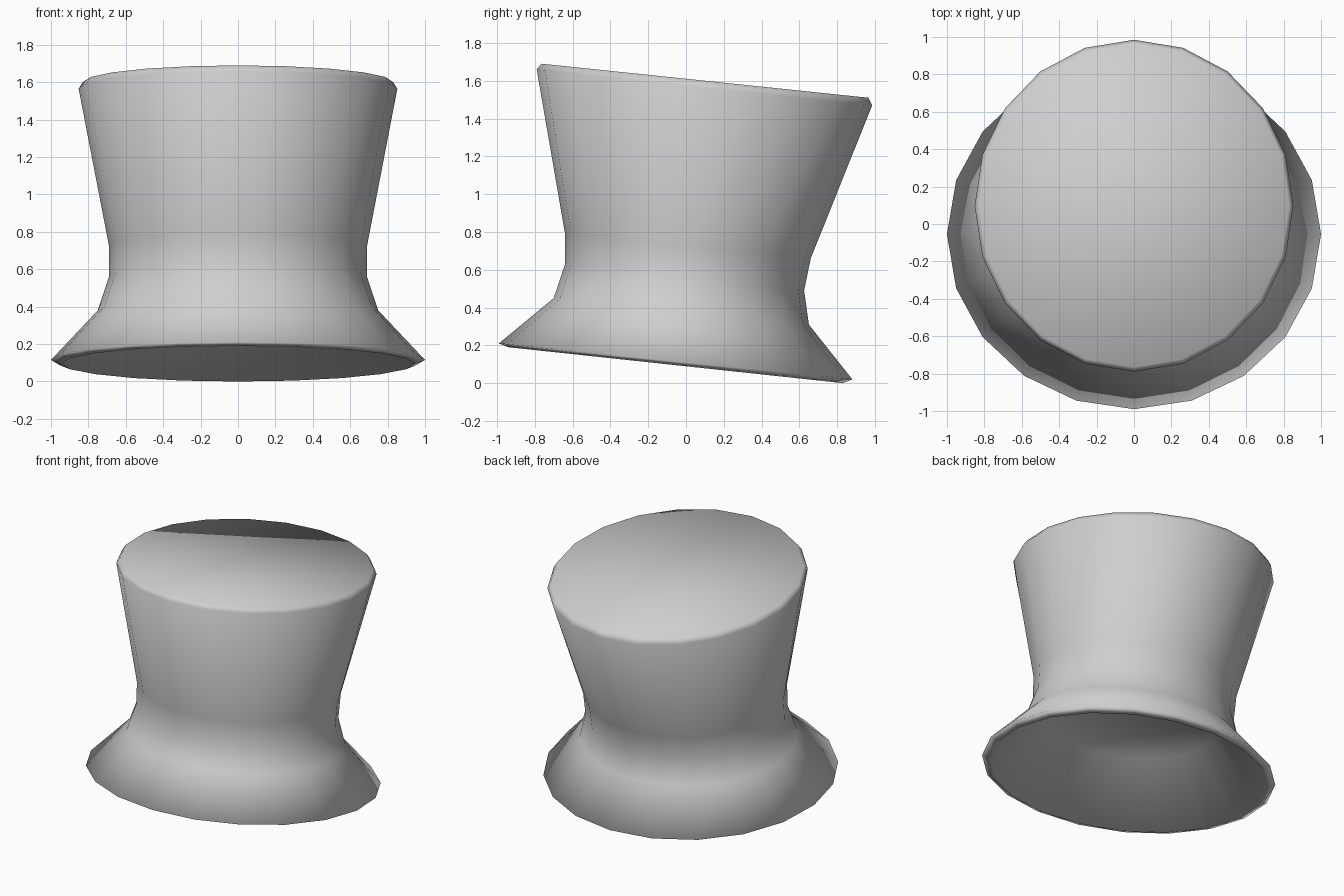
import bpy
import bmesh
import math

cube = bpy.data.objects.get("Cube")
if cube:
    bpy.data.objects.remove(cube, do_unlink=True)

SIDES = 20

# Plain grey felt
felt = bpy.data.materials.new("grey_felt")
felt.use_nodes = True
grey = (0.62, 0.62, 0.62, 1.0)
felt.diffuse_color = grey
felt.node_tree.nodes["Principled BSDF"].inputs["Base Color"].default_value = grey

# Tilted oval rings: half width, front point (y, z), back point (y, z)
RINGS = [
    (0.58, (-0.58, 0.53), (0.53, 0.41)),    # hollow ceiling inside
    (0.945, (-0.94, 0.19), (0.83, 0.0)),    # inner edge of the brim lip
    (1.0, (-0.99, 0.21), (0.88, 0.02)),     # outer edge of the brim
    (0.75, (-0.70, 0.45), (0.65, 0.31)),    # brim curve
    (0.69, (-0.64, 0.63), (0.625, 0.49)),   # lower neck
    (0.69, (-0.64, 0.79), (0.66, 0.66)),    # upper neck
    (0.852, (-0.79, 1.66), (0.985, 1.47)),  # crown edge
    (0.83, (-0.765, 1.69), (0.965, 1.51)),  # crown top
]


def add_ring(bm, half_width, front, back):
    """Add one oval ring lying in the tilted plane through front and back."""
    ring = []
    for i in range(SIDES):
        a = 2 * math.pi * i / SIDES
        t = (1 + math.sin(a)) / 2
        y = front[0] + t * (back[0] - front[0])
        z = front[1] + t * (back[1] - front[1])
        ring.append(bm.verts.new((half_width * math.cos(a), y, z)))
    return ring


# Hat: hollow, lip, brim, neck and crown in one skin
bm = bmesh.new()
rings = [add_ring(bm, *r) for r in RINGS]
for low, high in zip(rings, rings[1:]):
    for i in range(SIDES):
        j = (i + 1) % SIDES
        bm.faces.new((low[i], low[j], high[j], high[i]))
bm.faces.new(rings[-1])
bm.faces.new(rings[0][::-1])
bmesh.ops.recalc_face_normals(bm, faces=bm.faces)
for face in bm.faces:
    face.smooth = True

mesh = bpy.data.meshes.new("hat")
bm.to_mesh(mesh)
bm.free()
mesh.materials.append(felt)
hat = bpy.data.objects.new("hat", mesh)
bpy.context.collection.objects.link(hat)
